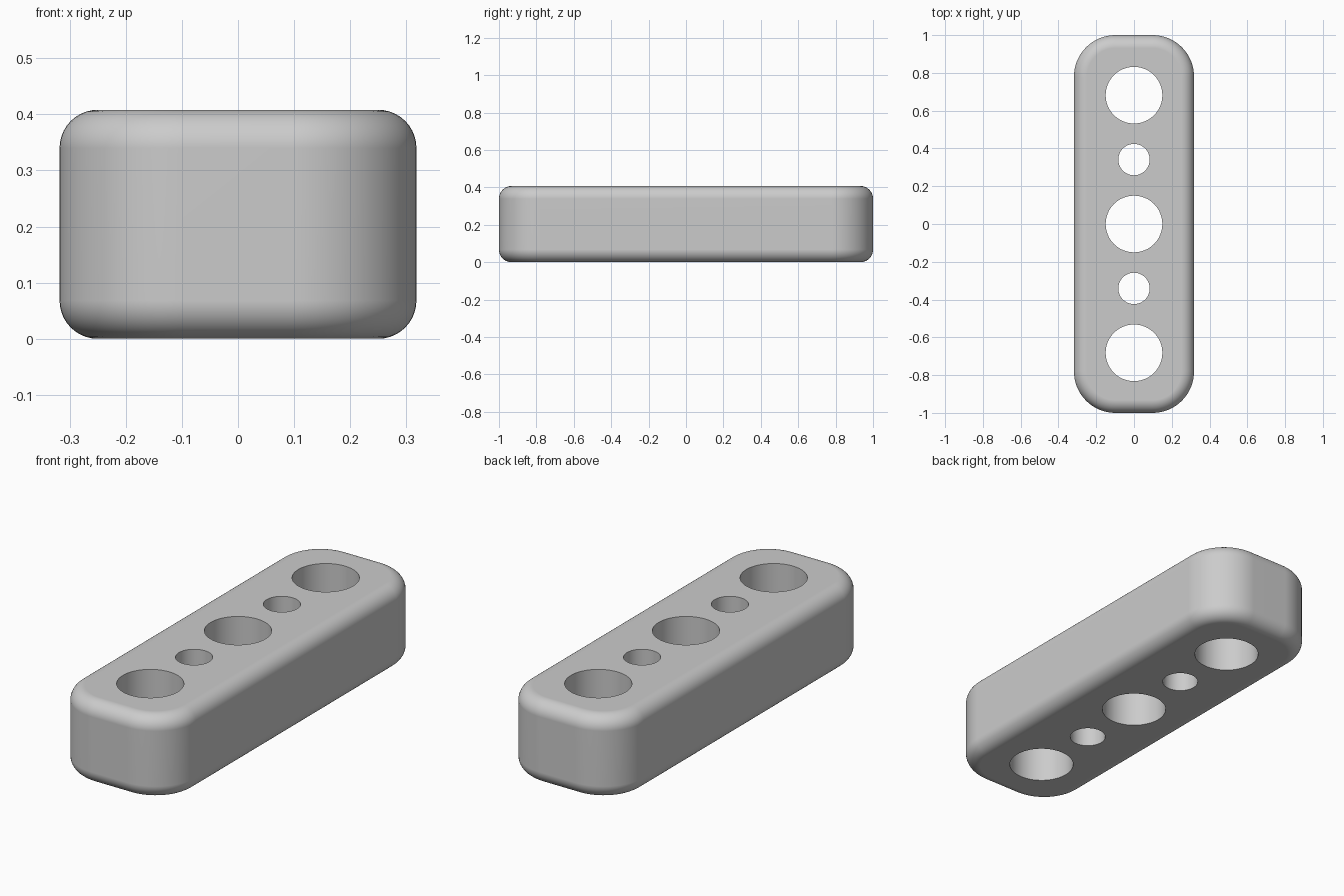
import bpy
import bmesh
import math

WIDTH, LENGTH, HEIGHT = 0.636, 2.0, 0.408
CORNER, FILLET = 0.22, 0.068

default = bpy.data.objects.get("Cube")
if default:
    bpy.data.objects.remove(default, do_unlink=True)

# Single grey material
grey = bpy.data.materials.new("grey")
grey.use_nodes = True
colour = (0.60, 0.60, 0.60, 1.0)
grey.diffuse_color = colour
grey.node_tree.nodes["Principled BSDF"].inputs["Base Color"].default_value = colour


def add_object(name, bm):
    mesh = bpy.data.meshes.new(name)
    bmesh.ops.recalc_face_normals(bm, faces=bm.faces)
    bm.to_mesh(mesh)
    bm.free()
    mesh.materials.append(grey)
    obj = bpy.data.objects.new(name, mesh)
    bpy.context.collection.objects.link(obj)
    return obj


# Bar: a box with large vertical corners and filleted top and bottom rims
bm = bmesh.new()
bmesh.ops.create_cube(bm, size=1)
for v in bm.verts:
    v.co = (v.co.x * WIDTH, v.co.y * LENGTH, (v.co.z + 0.5) * HEIGHT)
upright = [e for e in bm.edges if abs(e.verts[0].co.z - e.verts[1].co.z) > HEIGHT / 2]
bmesh.ops.bevel(bm, geom=upright, offset=CORNER, segments=16, profile=0.5, affect='EDGES')
rims = [e for e in bm.edges if abs(e.verts[0].co.z - e.verts[1].co.z) < HEIGHT / 2]
bmesh.ops.bevel(bm, geom=rims, offset=FILLET, segments=10, profile=0.5, affect='EDGES')
bar = add_object("bar", bm)

# Through holes: large and small alternating along the length
bm = bmesh.new()
for i in range(-2, 3):
    radius = 0.083 if i % 2 else 0.15
    hole = bmesh.ops.create_cone(bm, cap_ends=True, segments=64,
                                 radius1=radius, radius2=radius, depth=1)
    bmesh.ops.translate(bm, verts=hole["verts"], vec=(0, i * 0.341, HEIGHT / 2))
cutter = add_object("hole_cutter", bm)

cut = bar.modifiers.new("holes", 'BOOLEAN')
cut.operation = 'DIFFERENCE'
cut.solver = 'EXACT'
cut.object = cutter
bpy.context.view_layer.objects.active = bar
bar.select_set(True)
bpy.ops.object.modifier_apply(modifier=cut.name)
bpy.data.objects.remove(cutter, do_unlink=True)

# Smooth fillets and hole walls, with flat caps and crisp hole rims
bpy.ops.object.shade_smooth_by_angle(angle=math.radians(30))
weighted = bar.modifiers.new("even_shading", 'WEIGHTED_NORMAL')
weighted.keep_sharp = True
